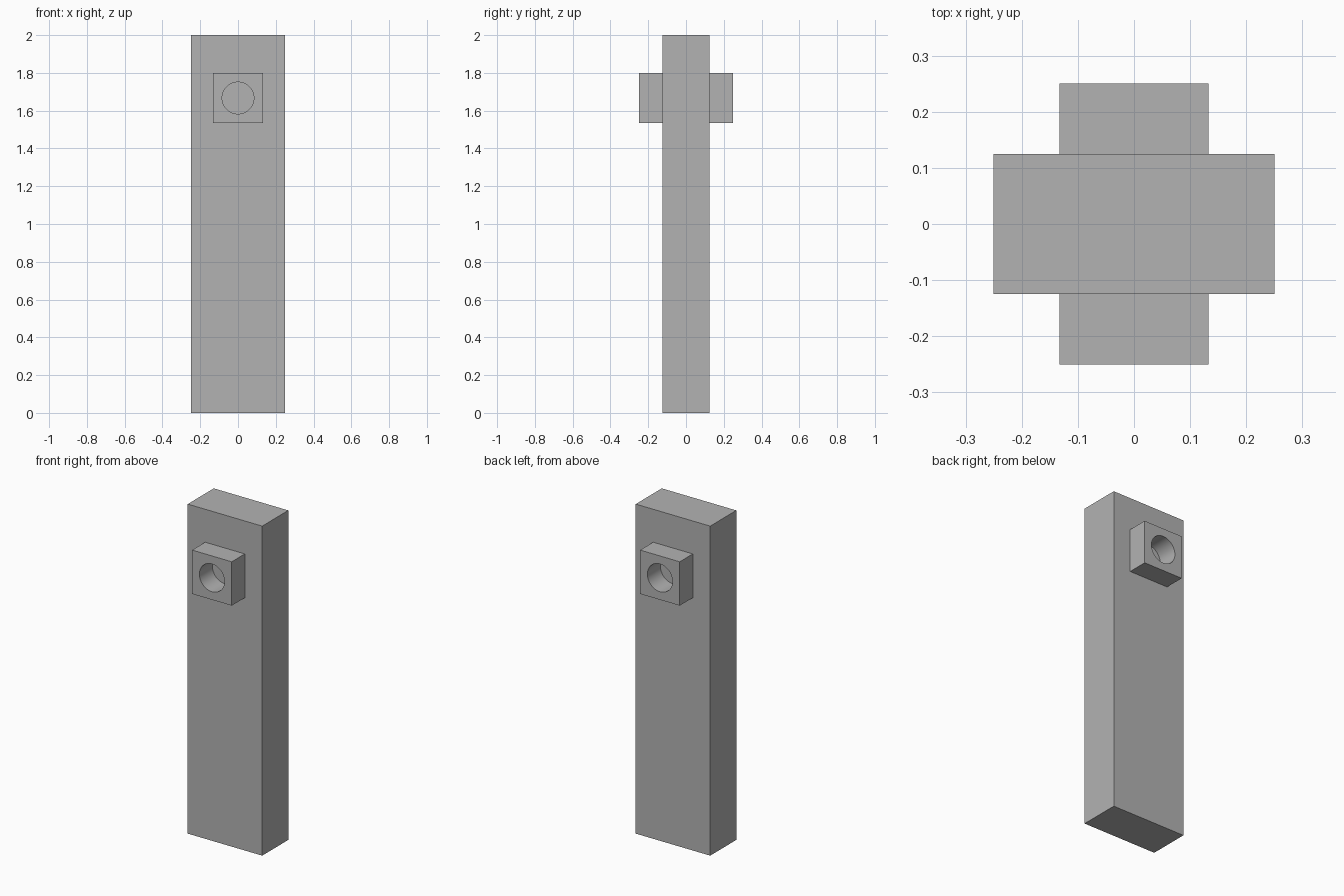
import bpy
import bmesh
import math

cube = bpy.data.objects.get("Cube")
if cube:
    bpy.data.objects.remove(cube, do_unlink=True)

HALF_W, HALF_D, HEIGHT = 0.25, 0.125, 2.0      # upright plate
LUG_HALF, LUG_Z, LUG_OUT = 0.133, 1.667, 0.25  # square lugs
HOLE_R, SEGS = 0.084, 64                       # round sockets
SINK = 0.01                                    # lug overlap into the plate

grey = bpy.data.materials.new("plain grey")
grey.use_nodes = True
colour = (0.45, 0.45, 0.45, 1.0)
grey.diffuse_color = colour
grey.node_tree.nodes["Principled BSDF"].inputs["Base Color"].default_value = colour


def add_object(name, bm):
    bmesh.ops.recalc_face_normals(bm, faces=bm.faces)
    mesh = bpy.data.meshes.new(name)
    bm.to_mesh(mesh)
    bm.free()
    mesh.materials.append(grey)
    obj = bpy.data.objects.new(name, mesh)
    bpy.context.collection.objects.link(obj)
    return obj


# Upright plate
bm = bmesh.new()
bmesh.ops.create_cube(bm, size=1.0)
bmesh.ops.scale(bm, vec=(2 * HALF_W, 2 * HALF_D, HEIGHT), verts=bm.verts)
bmesh.ops.translate(bm, vec=(0, 0, HEIGHT / 2), verts=bm.verts)
add_object("upright_plate", bm)


def make_lug(name, side):
    """Square lug with a round socket whose floor is the plate face."""
    bm = bmesh.new()
    inner, outer = side * (HALF_D - SINK), side * LUG_OUT
    rings = []
    for y, square in ((outer, False), (outer, True), (inner, True), (inner, False)):
        ring = []
        for i in range(SEGS):
            a = 2 * math.pi * i / SEGS
            c, s = math.cos(a), math.sin(a)
            r = LUG_HALF / max(abs(c), abs(s)) if square else HOLE_R
            ring.append(bm.verts.new((r * c, y, LUG_Z + r * s)))
        rings.append(ring)
    # Socket rim, outer sides, hidden back and socket wall
    for k in range(4):
        a, b = rings[k], rings[(k + 1) % 4]
        for i in range(SEGS):
            j = (i + 1) % SEGS
            face = bm.faces.new((a[i], a[j], b[j], b[i]))
            face.smooth = k == 3
    # Keep the socket mouth crisp
    for ring in (rings[0], rings[3]):
        for i in range(SEGS):
            bm.edges.get((ring[i], ring[(i + 1) % SEGS])).smooth = False
    return add_object(name, bm)


make_lug("front_lug", -1)
make_lug("back_lug", 1)
